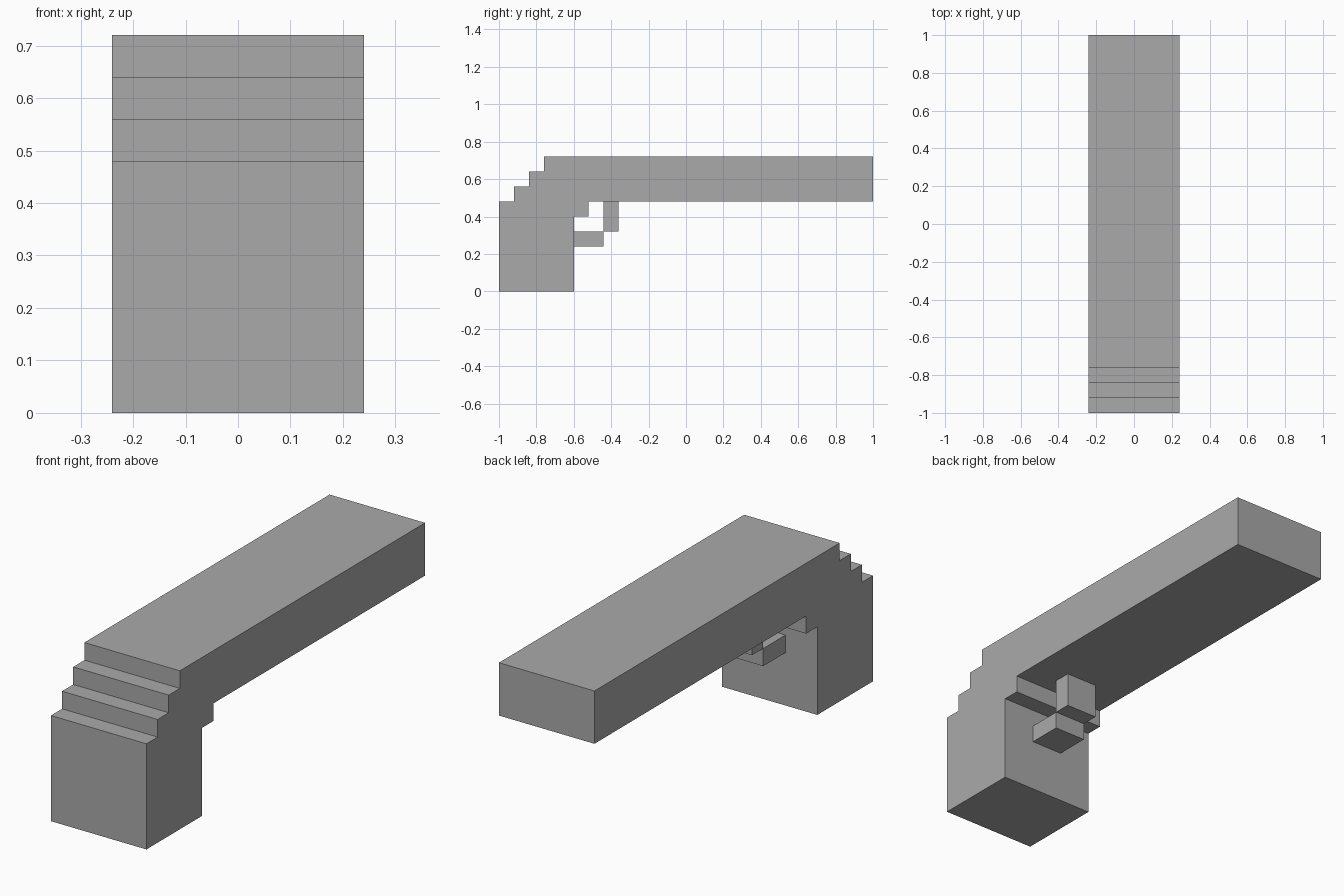
import bpy
import bmesh

cube = bpy.data.objects.get("Cube")
if cube:
    bpy.data.objects.remove(cube, do_unlink=True)

STEP = 0.08
HALF_WIDTH = 3 * STEP
FRONT, BACK, TOP = -1.0, 1.0, 0.72

grey = bpy.data.materials.new("plain grey")
grey.use_nodes = True
colour = (0.4, 0.4, 0.4, 1)
grey.diffuse_color = colour
grey.node_tree.nodes["Principled BSDF"].inputs["Base Color"].default_value = colour


def extrude_profile(name, profile, half_width):
    """Extrude a (y, z) outline symmetrically across x."""
    bm = bmesh.new()
    face = bm.faces.new([bm.verts.new((-half_width, y, z)) for y, z in profile])
    result = bmesh.ops.extrude_face_region(bm, geom=[face])
    moved = [v for v in result["geom"] if isinstance(v, bmesh.types.BMVert)]
    bmesh.ops.translate(bm, verts=moved, vec=(2 * half_width, 0, 0))
    bmesh.ops.recalc_face_normals(bm, faces=bm.faces)
    mesh = bpy.data.meshes.new(name)
    bm.to_mesh(mesh)
    bm.free()
    mesh.materials.append(grey)
    obj = bpy.data.objects.new(name, mesh)
    bpy.context.collection.objects.link(obj)
    return obj


def bar(name, y0, y1, z0, z1):
    return extrude_profile(name, [(y0, z0), (y1, z0), (y1, z1), (y0, z1)], STEP)


# Grip and long beam: one outline with a stepped shoulder
under = TOP - 3 * STEP
grip_back = FRONT + 5 * STEP
outline = [(FRONT, 0), (grip_back, 0),
           (grip_back, under - STEP), (grip_back + STEP, under - STEP),
           (grip_back + STEP, under), (BACK, under), (BACK, TOP)]
for i in range(3):
    y = FRONT + (3 - i) * STEP
    z = TOP - i * STEP
    outline += [(y, z), (y, z - STEP)]
outline.append((FRONT, under))
extrude_profile("grip_and_beam", outline, HALF_WIDTH)

# Narrow guard behind the grip
guard = grip_back + 2 * STEP
bar("guard_lower_bar", grip_back, guard, 3 * STEP, 4 * STEP)
bar("guard_upright", guard, guard + STEP, 4 * STEP, under)
